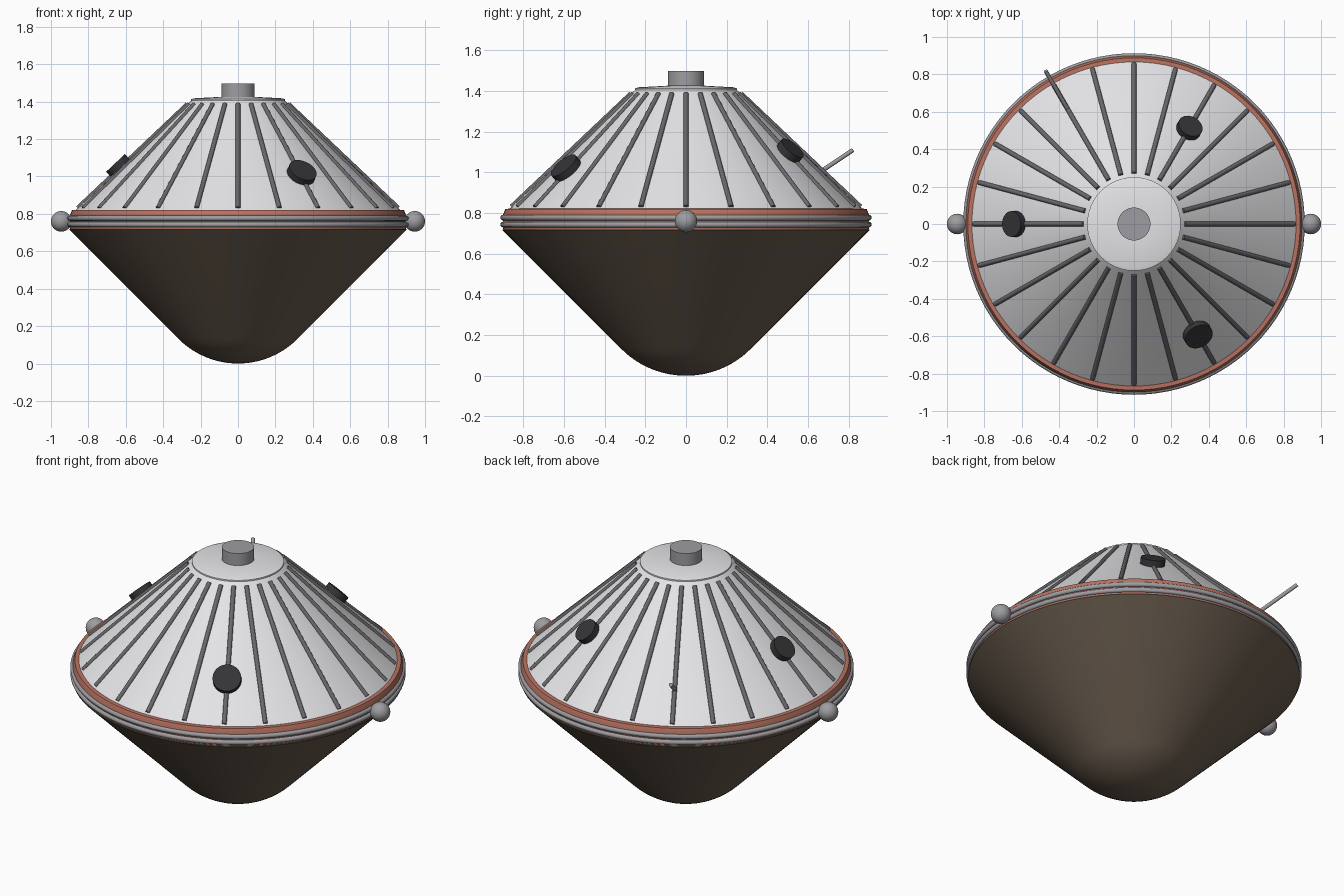
import bpy, math
from mathutils import Vector

if "Cube" in bpy.data.objects:
    bpy.data.objects.remove(bpy.data.objects["Cube"])


def material(name, r, g, b):
    m = bpy.data.materials.new(name)
    m.use_nodes = True
    m.diffuse_color = (r, g, b, 1)
    bsdf = next(n for n in m.node_tree.nodes if n.type == 'BSDF_PRINCIPLED')
    bsdf.inputs["Base Color"].default_value = (r, g, b, 1)
    return m


WHITE = material("shell white", 0.8, 0.8, 0.82)
BROWN = material("heat shield brown", 0.14, 0.105, 0.075)
ORANGE = material("seal orange", 0.48, 0.17, 0.12)
STEEL = material("steel grey", 0.34, 0.34, 0.36)
DARK = material("rib grey", 0.14, 0.14, 0.15)
BLACK = material("vent black", 0.035, 0.035, 0.038)


def finish(name, mat, angle=30):
    ob = bpy.context.object
    ob.name = ob.data.name = name
    ob.data.materials.append(mat)
    bpy.ops.object.shade_smooth_by_angle(angle=math.radians(angle))
    return ob


def lathe(name, profile, mat, steps=96):
    """Spin a list of (radius, height) points round the z axis."""
    verts, faces, n = [], [], len(profile)
    for i in range(steps):
        a = math.tau * i / steps
        verts += [(r * math.cos(a), r * math.sin(a), z) for r, z in profile]
    for i in range(steps):
        j = (i + 1) % steps
        faces += [(i * n + k, j * n + k, j * n + k + 1, i * n + k + 1) for k in range(n - 1)]
    # Close both ends
    faces.append([i * n for i in reversed(range(steps))])
    faces.append([i * n + n - 1 for i in range(steps)])
    me = bpy.data.meshes.new(name)
    me.from_pydata(verts, [], faces)
    ob = bpy.data.objects.new(name, me)
    bpy.context.collection.objects.link(ob)
    bpy.ops.object.select_all(action='DESELECT')
    ob.select_set(True)
    bpy.context.view_layer.objects.active = ob
    return finish(name, mat)


def rod(name, start, end, radius, mat, sides=16):
    start, end = Vector(start), Vector(end)
    axis = end - start
    bpy.ops.mesh.primitive_cylinder_add(
        vertices=sides, radius=radius, depth=axis.length, location=(start + end) / 2,
        rotation=axis.to_track_quat('Z', 'Y').to_euler())
    return finish(name, mat, 50)


def polar(degrees, r, z):
    a = math.radians(degrees)
    return Vector((r * math.cos(a), r * math.sin(a), z))


# Upper cone
BASE_R, BASE_Z, TOP_R, TOP_Z = 0.868, 0.82, 0.25, 1.405
SLOPE = (TOP_Z - BASE_Z) / (BASE_R - TOP_R)


def shell_z(r):
    return TOP_Z - SLOPE * (r - TOP_R)


# Heat shield: round nose running into a 45 degree cone
NOSE = 0.45
nose = [(NOSE * math.sin(t), NOSE * (1 - math.cos(t)))
        for t in (math.radians(45) * k / 12 for k in range(12))]
nose[0] = (0.005, 0)
lathe("heat_shield", nose + [(0.318, 0.132), (0.902, 0.716), (0.902, 0.72)], BROWN)

# Orange seal with two rings
lathe("seal_band", [(0.897, 0.716), (0.9, 0.73), (0.9, 0.79), (0.888, 0.82), (0.86, 0.822)], ORANGE)
for name, z in (("lower_ring", 0.743), ("upper_ring", 0.777)):
    bpy.ops.mesh.primitive_torus_add(major_radius=0.899, minor_radius=0.014, major_segments=96,
                                     minor_segments=12, location=(0, 0, z))
    finish(name, STEEL, 60)

# Back shell, lid and top port
lathe("back_shell", [(BASE_R, BASE_Z), (TOP_R, TOP_Z)], WHITE)
lathe("top_lid", [(0.25, 1.4), (0.25, 1.413), (0.235, 1.418), (0.09, 1.426)], WHITE)
rod("top_port", (0, 0, 1.40), (0, 0, 1.498), 0.088, STEEL, 48)

# Ribs down the shell
for i in range(24):
    a = i * 15
    rod(f"rib_{i + 1}", polar(a, 0.27, shell_z(0.27)), polar(a, 0.857, shell_z(0.857)), 0.0125, DARK, 12)

# Round vents lying on the shell
for name, a, r, size in (("right_vent", 180, 0.63, 0.069), ("back_vent", 60, 0.58, 0.068),
                         ("front_vent", -60, 0.67, 0.078)):
    foot = polar(a, r, shell_z(r))
    normal = polar(a, SLOPE, 1).normalized()
    rod(name, foot, foot + normal * 0.037, size, BLACK, 32)

# Side balls
for name, side in (("left_ball", 1), ("right_ball", -1)):
    bpy.ops.mesh.primitive_uv_sphere_add(segments=32, ring_count=16, radius=0.055,
                                         location=(side * 0.945, 0, 0.76))
    finish(name, STEEL, 60)

# Antenna
rod("antenna", polar(120, 0.68, 0.955), polar(120, 0.945, 1.108), 0.011, STEEL)
